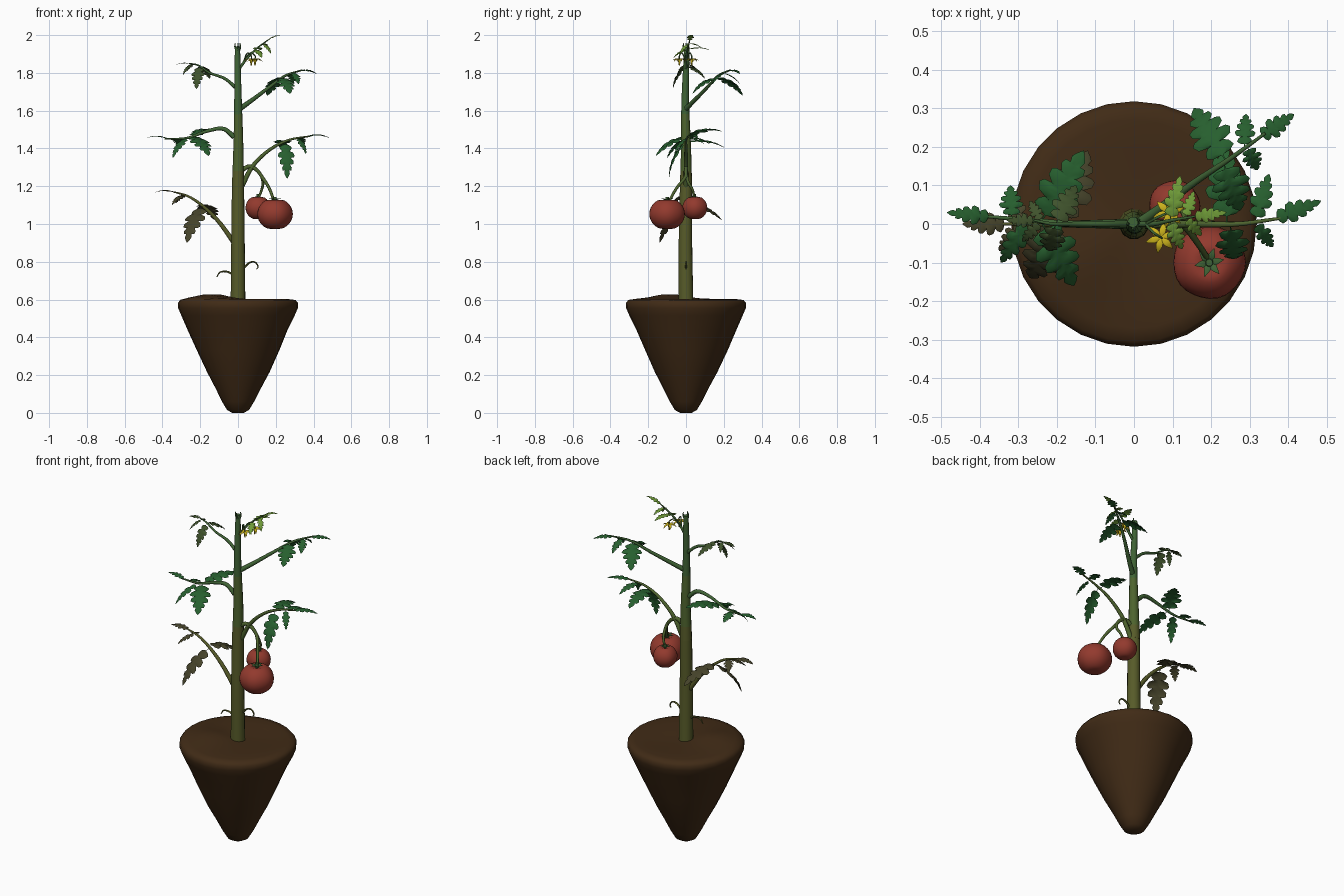
import bpy, bmesh, math
from mathutils import Vector as V

if "Cube" in bpy.data.objects:
    bpy.data.objects.remove(bpy.data.objects["Cube"])

def mat(name, *rgb):
    m = bpy.data.materials.new(name)
    m.diffuse_color = (*rgb, 1)
    m.use_nodes = True
    m.node_tree.nodes["Principled BSDF"].inputs["Base Color"].default_value = m.diffuse_color
    return m

SOIL = mat("soil brown", .052, .024, .008)
OLIVE = mat("stem olive", .095, .105, .022)
MID = mat("stem mid green", .075, .125, .027)
GREEN = mat("stem green", .05, .125, .035)
DARK = mat("leaf dark green", .02, .115, .028)
DULL = mat("leaf dull green", .05, .085, .025)
BROWN = mat("leaf olive brown", .062, .058, .024)
YOUNG = mat("leaf young green", .16, .33, .04)
YELLOW = mat("flower yellow", .60, .45, .012)
RED = mat("tomato red", .29, .042, .027)

def finish(bm, name, mats, angle=60):
    bmesh.ops.recalc_face_normals(bm, faces=bm.faces)
    me = bpy.data.meshes.new(name)
    bm.to_mesh(me)
    bm.free()
    ob = bpy.data.objects.new(name, me)
    bpy.context.collection.objects.link(ob)
    for m in mats:
        me.materials.append(m)
    for o in bpy.context.selected_objects:
        o.select_set(False)
    bpy.context.view_layer.objects.active = ob
    ob.select_set(True)
    bpy.ops.object.shade_smooth_by_angle(angle=math.radians(angle))
    return ob

def along(pts, t):
    """Catmull-Rom point at t in 0..1"""
    n = len(pts) - 1
    i = min(int(t * n), n - 1)
    u = t * n - i
    p1, p2 = V(pts[i]), V(pts[i + 1])
    p0 = V(pts[i - 1]) if i else p1 * 2 - p2
    p3 = V(pts[i + 2]) if i + 2 <= n else p2 * 2 - p1
    return .5 * (2 * p1 + (p2 - p0) * u + (2 * p0 - 5 * p1 + 4 * p2 - p3) * u * u
                 + (3 * p1 - p0 - 3 * p2 + p3) * u ** 3)

def tube(bm, pts, r0, r1, sides=8, steps=14, mi=0, rule=None):
    """Tapered round stalk along a smooth path"""
    path = [along(pts, i / steps) for i in range(steps + 1)]
    nrm, rings = V((.31, .95, .1)), []
    for i, p in enumerate(path):
        tan = (path[min(i + 1, steps)] - path[max(i - 1, 0)]).normalized()
        nrm = (nrm - tan * nrm.dot(tan)).normalized()
        bi = tan.cross(nrm)
        r = r0 + (r1 - r0) * i / steps
        rings.append([bm.verts.new(p + r * (nrm * math.cos(a) + bi * math.sin(a)))
                      for a in (2 * math.pi * k / sides for k in range(sides))])
    faces = [bm.faces.new((a[k], a[(k + 1) % sides], b[(k + 1) % sides], b[k]))
             for a, b in zip(rings, rings[1:]) for k in range(sides)]
    faces += [bm.faces.new(rings[0][::-1]), bm.faces.new(rings[-1])]
    for f in faces:
        f.material_index = rule(f.calc_center_median().z) if rule else mi

# half outlines: (position along midrib, width)
LOBED = [(0, .03), (.1, .04), (.12, .45), (.17, .72), (.25, .62), (.29, .42), (.33, .85), (.42, 1),
         (.47, .85), (.48, .5), (.55, .8), (.63, .82), (.66, .62), (.66, .38), (.74, .58),
         (.81, .5), (.81, .26), (.88, .33), (.94, .2), (1, 0.01)]
PETAL = [(0, .3), (.2, .8), (.45, 1), (.7, .65), (1, .02)]

def blade(bm, base, tip, w, arch=.1, outline=LOBED, mi=0):
    """Arched, slightly folded leaf blade from base to tip, half width w"""
    base, tip = V(base), V(tip)
    d = tip - base
    side = d.cross(V((0, 0, 1))).normalized()
    up = side.cross(d).normalized()
    L = d.length
    rows = {-1: [], 1: []}
    for t, k in outline:
        tm = max(0, t - .06 * k)
        lift = lambda s: up * arch * L * 4 * s * (1 - s)
        mid = bm.verts.new(base + d * tm + lift(tm))
        for s in rows:
            half, edge = [bm.verts.new(base + d * (tm + (t - tm) * f) + lift(tm) + side * s * w * k * f
                          + up * w * (h * k)) for f, h in ((.5, .1), (1, -.12))]
            rows[s].append((mid, half, edge))
    for s, row in rows.items():
        for a, b in zip(row, row[1:]):
            for j in (0, 1):
                q = (a[j], a[j + 1], b[j + 1], b[j])
                f = bm.faces.new(q if s > 0 else q[::-1])
                f.material_index = mi

def leaf(name, pts, colour, stalk, leaflets, r0=.014, r1=.004):
    """Compound leaf: stalk plus leaflets (t on stalk, x, y, z of tip, half width)"""
    bm = bmesh.new()
    tube(bm, pts, r0, r1, mi=1)
    for t, x, y, z, w in leaflets:
        blade(bm, along(pts, t), (x, y, z), w)
    finish(bm, name, [colour, stalk])

# soil ball: turned profile with an uneven top
bm = bmesh.new()
PROFILE = [(.03, 0), (.058, .015), (.085, .06), (.12, .13), (.165, .215), (.22, .335), (.265, .44),
           (.3, .515), (.317, .555), (.318, .582), (.305, .598), (.27, .603), (.2, .603), (.12, .602), (.05, .60)]
N, rings = 28, []
for r, z in PROFILE:
    ring = []
    for k in range(N):
        a = 2 * math.pi * k / N
        x, y = r * math.cos(a), r * math.sin(a)
        top = max(0, (z - .59) / .013)
        bump = .03 * math.exp(-((x + .13) ** 2 + (y + .08) ** 2) / .012) - .008 * math.exp(-((x - .1) ** 2 + (y - .1) ** 2) / .02)
        wob = 1 + .012 * math.sin(3 * a + 9 * z) * (z < .5)
        ring.append(bm.verts.new((x * wob, y * wob, z + min(top, 1) * bump)))
    rings.append(ring)
for a, b in zip(rings, rings[1:]):
    for k in range(N):
        bm.faces.new((a[k], a[(k + 1) % N], b[(k + 1) % N], b[k]))
bm.faces.new(rings[0][::-1])
bm.faces.new(rings[-1])
finish(bm, "soil_ball", [SOIL], 80)

# main stem: colour bands by height
band = lambda z: 0 if z < 1.3 else 1 if z < 1.56 else 2
bm = bmesh.new()
tube(bm, [(0, 0, .57), (0, -.003, .9), (0, 0, 1.2)], .04, .033, 12, 8, rule=band)
tube(bm, [(0, 0, 1.2), (.002, 0, 1.42), (0, -.004, 1.66), (-.003, .005, 1.94)], .033, .014, 12, 16, rule=band)
for x, y in ((-.016, .0), (.012, .01), (.0, -.014)):
    tube(bm, [(x * .5, y * .5, 1.92), (x, y, 1.94), (x * .9, y * .9, 1.957)], .007, .002, 6, 4, mi=2)
finish(bm, "main_stem", [OLIVE, MID, GREEN])

# tendrils near the soil
bm = bmesh.new()
tube(bm, [(-.03, 0, .735), (-.06, 0, .748), (-.095, 0, .745), (-.112, 0, .72)], .006, .003, 6)
tube(bm, [(.03, 0, .765), (.06, 0, .795), (.09, 0, .798), (.106, 0, .775), (.098, 0, .76)], .006, .003, 6)
finish(bm, "tendrils", [OLIVE])

# compound leaves
leaf("lower_left_leaf", [(-.02, 0, .9), (-.1, 0, 1.01), (-.18, 0, 1.09), (-.26, 0, 1.145), (-.34, 0, 1.17)],
     BROWN, OLIVE, [(.52, -.27, -.14, .9, .062), (.55, -.12, .19, 1.02, .058),
                    (.82, -.35, -.07, 1.1, .028), (.82, -.33, .07, 1.11, .028), (.95, -.445, 0, 1.165, .03)])
leaf("middle_left_leaf", [(-.02, 0, 1.46), (-.08, 0, 1.505), (-.17, 0, 1.49), (-.27, .01, 1.455), (-.39, .02, 1.45)],
     DARK, GREEN, [(.68, -.13, .19, 1.49, .058), (.68, -.155, -.16, 1.36, .058), (.75, -.345, -.1, 1.35, .03),
                   (.85, -.32, .1, 1.42, .032), (.95, -.485, .03, 1.455, .025)])
leaf("upper_left_leaf", [(-.01, 0, 1.72), (-.07, 0, 1.77), (-.15, 0, 1.80), (-.21, .0, 1.84), (-.26, .01, 1.85)],
     DULL, GREEN, [(.72, -.22, -.07, 1.715, .036), (.72, -.15, .10, 1.77, .036),
                   (.9, -.29, -.045, 1.79, .018), (.9, -.27, .06, 1.81, .018), (.97, -.33, .01, 1.84, .019)], .01, .003)
leaf("middle_right_leaf", [(.02, 0, 1.2), (.08, 0, 1.31), (.17, 0, 1.395), (.27, 0, 1.445), (.38, .015, 1.465)],
     DARK, MID, [(.7, .26, -.09, 1.24, .045), (.68, .23, .21, 1.40, .052),
                 (.85, .35, .13, 1.42, .03), (.85, .36, -.06, 1.37, .022), (.95, .485, .06, 1.455, .028)])
leaf("upper_right_leaf", [(.01, 0, 1.61), (.08, .05, 1.66), (.16, .11, 1.72), (.25, .17, 1.785), (.34, .235, 1.815)],
     DARK, GREEN, [(.72, .155, .3, 1.68, .056), (.7, .275, .035, 1.69, .052),
                   (.85, .29, .285, 1.74, .027), (.87, .32, .14, 1.74, .027), (.95, .415, .285, 1.795, .028)])
leaf("top_leaf", [(.005, 0, 1.82), (.05, 0, 1.88), (.1, .01, 1.93), (.16, .02, 1.975)],
     YOUNG, GREEN, [(.62, .12, .125, 1.92, .026), (.62, .125, -.065, 1.88, .024),
                    (.85, .155, .085, 1.93, .018), (.85, .175, -.03, 1.90, .018), (.95, .24, .03, 2.0, .02)], .008, .003)

# flowers on thin drooping stalks
bm = bmesh.new()
for cx, cy, cz in ((.09, .03, 1.872), (.07, -.035, 1.872)):
    c = V((cx, cy, cz))
    tube(bm, [(.03, 0, 1.86), (cx * .7, cy * .6, 1.905), (cx, cy, cz + .018), (cx, cy, cz)], .004, .003, 6, mi=1)
    tube(bm, [c, c - V((0, 0, .015)), c - V((0, 0, .034))], .009, .003, 6, 3)
    for k in range(6):
        a = k * math.pi / 3 + .3
        blade(bm, c, c + V((.042 * math.cos(a), .042 * math.sin(a), -.012)), .009, .2, PETAL)
finish(bm, "flowers", [YELLOW, GREEN])

# tomato truss stalks
bm = bmesh.new()
tube(bm, [(.02, 0, 1.285), (.06, 0, 1.305), (.1, 0, 1.285), (.13, -.005, 1.245), (.165, -.05, 1.19),
          (.195, -.095, 1.11)], .012, .007, 8, 20)
tube(bm, [(.122, 0, 1.26), (.132, .012, 1.22), (.125, .035, 1.18), (.105, .045, 1.13)], .009, .006)
finish(bm, "tomato_stalks", [MID])

# tomatoes with dimpled tops and leafy caps
for name, c, r, h in (("large_tomato", (.195, -.1, 1.053), .094, .08), ("small_tomato", (.105, .047, 1.086), .066, .06)):
    c = V(c)
    bm = bmesh.new()
    bmesh.ops.create_uvsphere(bm, u_segments=28, v_segments=16, radius=1)
    for v in bm.verts:
        q = math.hypot(v.co.x, v.co.y)
        a = math.atan2(v.co.y, v.co.x)
        k = 1 + .015 * math.cos(5 * a) * q
        z = v.co.z - (.28 if v.co.z > 0 else -.1) * math.exp(-q * q / .08)
        v.co = c + V((v.co.x * r * k, v.co.y * r * k, z * h * 1.07))
    finish(bm, name, [RED], 80)
    bm = bmesh.new()
    top = c + V((0, 0, h * .86))
    for i in range(6):
        a = i * math.pi / 3 + .2
        blade(bm, top, top + V((r * .42 * math.cos(a), r * .42 * math.sin(a), h * .14)), r * .1, .12, PETAL)
    tube(bm, [top - V((0, 0, .01)), top, top + V((0, 0, .02))], r * .14, r * .1, 8, 3)
    finish(bm, name + "_cap", [GREEN])
